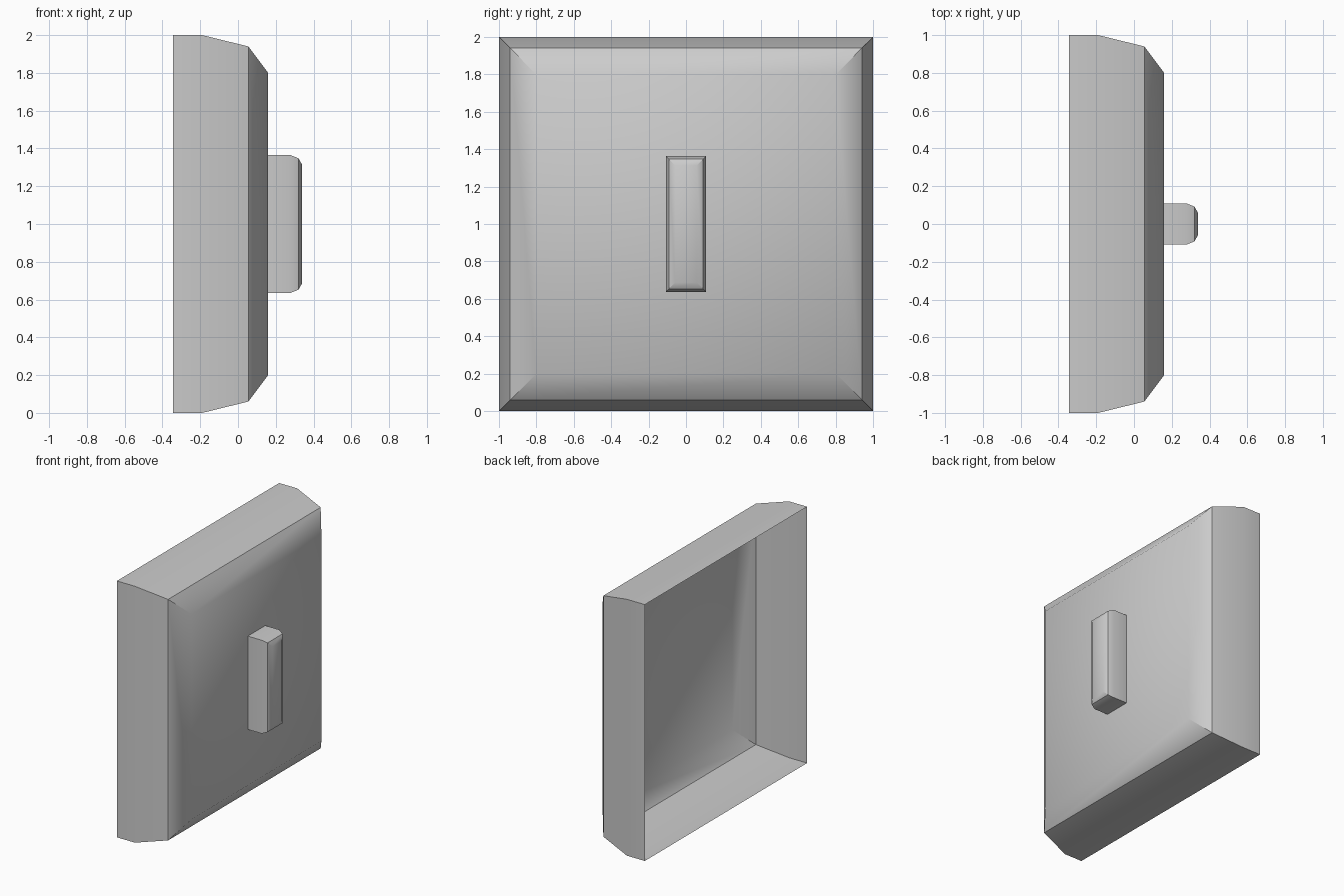
import bpy, bmesh, math

if "Cube" in bpy.data.objects:
    bpy.data.objects.remove(bpy.data.objects["Cube"])


def stepped_block(name, half_y, half_z, steps):
    """Rectangular shell along +x, open at the back; steps = (x, inset)."""
    bm = bmesh.new()
    rings = []
    for x, inset in steps:
        y, z = half_y - inset, half_z - inset
        rings.append([bm.verts.new((x, sy * y, 1 + sz * z))
                      for sy, sz in ((-1, -1), (1, -1), (1, 1), (-1, 1))])
    for a, b in zip(rings, rings[1:]):
        for i in range(4):
            j = (i + 1) % 4
            bm.faces.new((a[i], a[j], b[j], b[i]))
    bm.faces.new(rings[-1])
    mesh = bpy.data.meshes.new(name)
    bm.to_mesh(mesh)
    bm.free()
    obj = bpy.data.objects.new(name, mesh)
    bpy.context.collection.objects.link(obj)
    # soft front chamfer, crisp outer edges
    bpy.ops.object.select_all(action='DESELECT')
    obj.select_set(True)
    bpy.context.view_layer.objects.active = obj
    bpy.ops.object.shade_smooth_by_angle(angle=math.radians(38))
    return obj


# Open-backed square panel
stepped_block("panel", 1.0, 1.0,
              [(-0.345, 0), (-0.19, 0), (0.055, 0.06), (0.16, 0.2)])

# Upright handle on the panel face
stepped_block("handle", 0.108, 0.364,
              [(0.16, 0), (0.28, 0), (0.32, 0.016), (0.34, 0.051)])
